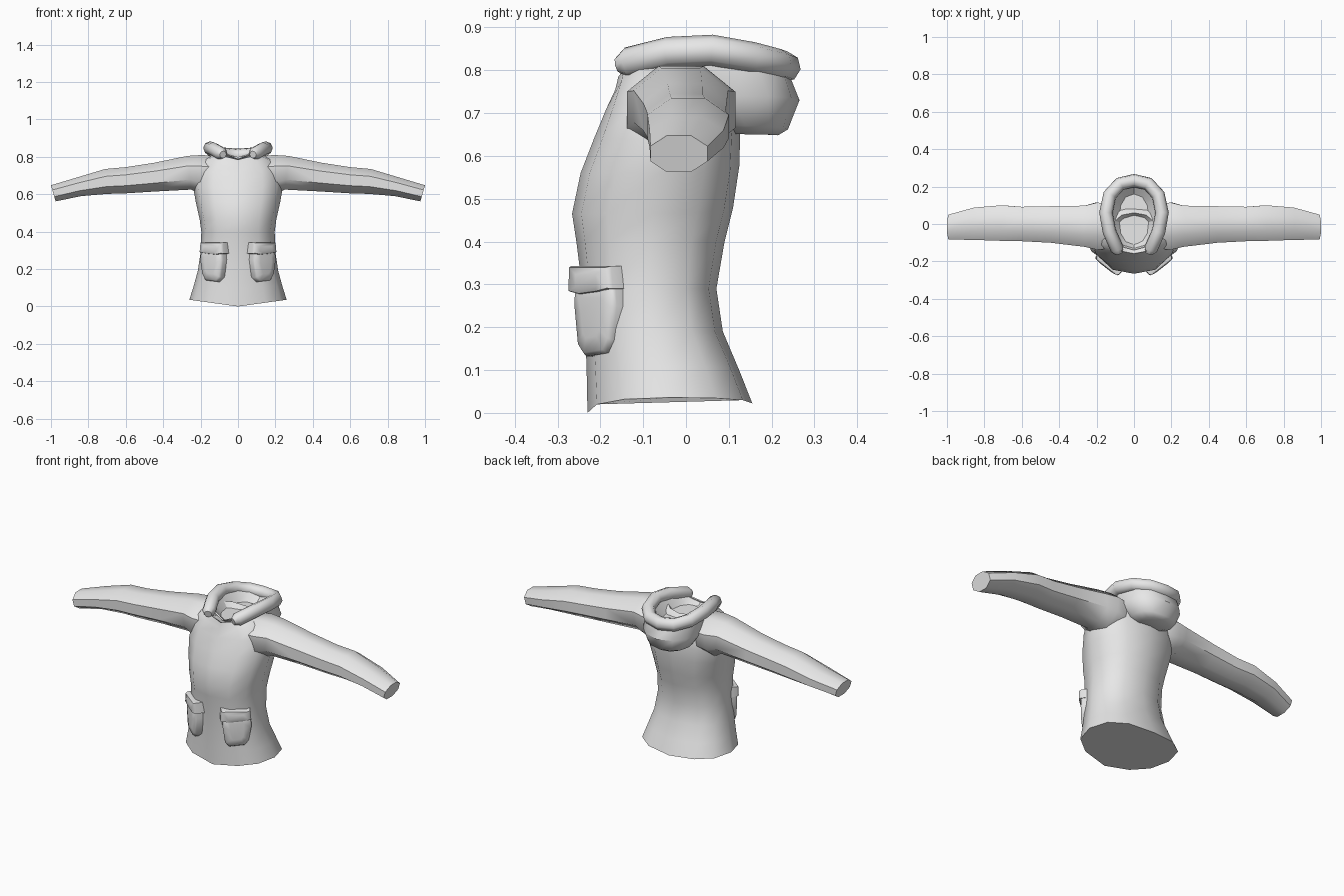
import bpy, bmesh, math
from mathutils import Vector

if "Cube" in bpy.data.objects:
    bpy.data.objects.remove(bpy.data.objects["Cube"], do_unlink=True)

# one cloth colour
cloth = bpy.data.materials.new("light grey cloth")
cloth.use_nodes = True
cloth.diffuse_color = (0.8, 0.8, 0.8, 1)
cloth.node_tree.nodes["Principled BSDF"].inputs["Base Color"].default_value = (0.8, 0.8, 0.8, 1)


def finish(obj, angle=40):
    obj.data.materials.clear()
    obj.data.materials.append(cloth)
    bpy.ops.object.select_all(action='DESELECT')
    obj.select_set(True)
    bpy.context.view_layer.objects.active = obj
    bpy.ops.object.shade_smooth_by_angle(angle=math.radians(angle))


def loft(name, rings, angle=40):
    """Skin a list of equal-length point rings and cap both ends."""
    bm = bmesh.new()
    loops = [[bm.verts.new(p) for p in ring] for ring in rings]
    for a, b in zip(loops, loops[1:]):
        n = len(a)
        for i in range(n):
            j = (i + 1) % n
            bm.faces.new((a[i], a[j], b[j], b[i]))
    bm.faces.new(loops[0])
    bm.faces.new(loops[-1])
    bmesh.ops.recalc_face_normals(bm, faces=bm.faces)
    mesh = bpy.data.meshes.new(name)
    bm.to_mesh(mesh)
    bm.free()
    obj = bpy.data.objects.new(name, mesh)
    bpy.context.collection.objects.link(obj)
    finish(obj, angle)
    return obj


def power(v, e):
    return math.copysign(abs(v) ** e, v)


def level(zf, zs, zb, yf, yb, hw, n=12, e=0.85):
    """Horizontal ring with its own front, side and back heights."""
    pts = []
    for i in range(n):
        a = 2 * math.pi * i / n
        x = hw * power(math.sin(a), e)
        c = math.cos(a)
        y = (yf + yb) / 2 - (yb - yf) / 2 * power(c, e)
        end = zf if c > 0 else zb
        pts.append((x, y, zs + (end - zs) * (1 - abs(x) / hw)))
    return pts


# coat body, from flared hem to neckline
loft("coat_body", [level(*r) for r in (
    (0.000, 0.036, 0.022, -0.230, 0.155, 0.260),
    (0.100, 0.110, 0.100, -0.232, 0.124, 0.237),
    (0.190, 0.190, 0.190, -0.235, 0.086, 0.215),
    (0.290, 0.290, 0.290, -0.242, 0.071, 0.200),
    (0.400, 0.400, 0.400, -0.256, 0.090, 0.196),
    (0.465, 0.465, 0.480, -0.266, 0.110, 0.205),
    (0.560, 0.560, 0.580, -0.246, 0.125, 0.226),
    (0.640, 0.640, 0.650, -0.215, 0.126, 0.240),
    (0.710, 0.725, 0.715, -0.186, 0.118, 0.232),
    (0.755, 0.790, 0.775, -0.165, 0.085, 0.185),
    (0.785, 0.815, 0.800, -0.158, 0.060, 0.120),
    (0.770, 0.780, 0.770, -0.130, 0.040, 0.090))])

# sleeves: top x, bottom x, top z, bottom z, front y, back y
SLEEVE = (
    (0.10, 0.15, 0.800, 0.610, -0.130, 0.100),
    (0.19, 0.21, 0.810, 0.605, -0.138, 0.115),
    (0.27, 0.25, 0.805, 0.625, -0.122, 0.098),
    (0.45, 0.44, 0.768, 0.615, -0.100, 0.095),
    (0.60, 0.60, 0.745, 0.605, -0.092, 0.092),
    (0.71, 0.70, 0.735, 0.602, -0.090, 0.100),
    (0.86, 0.84, 0.690, 0.590, -0.085, 0.088),
    (1.00, 0.975, 0.648, 0.562, -0.083, 0.050))


def cuff_ring(s, xt, xb, zt, zb, yf, yb, n=8):
    pts = []
    for i in range(n):
        a = 2 * math.pi * (i + 0.5) / n
        t = 0.5 + 0.5 * math.sin(a) / math.sin(math.pi * 3 / 8)
        y = (yf + yb) / 2 + (yb - yf) / 2 * math.cos(a) / math.cos(math.pi / 8)
        pts.append((s * (xb + (xt - xb) * t), y, zb + (zt - zb) * t))
    return pts


for side, s in (("left", 1), ("right", -1)):
    loft(side + "_sleeve", [cuff_ring(s, *r) for r in SLEEVE], 50)

# hood bag hanging behind the neck, hollowed at the top
loft("hood_bag", [level(*r) for r in (
    (0.660, 0.650, 0.648, 0.090, 0.215, 0.075),
    (0.690, 0.670, 0.662, 0.040, 0.238, 0.120),
    (0.740, 0.740, 0.730, -0.060, 0.265, 0.158),
    (0.790, 0.835, 0.785, -0.140, 0.243, 0.145),
    (0.790, 0.835, 0.800, -0.130, 0.205, 0.120),
    (0.775, 0.785, 0.765, -0.110, 0.160, 0.080))])

# padded roll around the hood opening
half = [(0.080, -0.158, 0.812, 0.55), (0.090, -0.135, 0.818, 1.0),
        (0.132, -0.040, 0.842, 1.0), (0.150, 0.060, 0.847, 1.0),
        (0.130, 0.155, 0.830, 1.0), (0.075, 0.215, 0.814, 1.0)]
path = half + [(0, 0.232, 0.808, 1.0)] + [(-x, y, z, r) for x, y, z, r in reversed(half)]
curve = bpy.data.curves.new("hood_roll", 'CURVE')
curve.dimensions = '3D'
curve.bevel_depth = 0.036
curve.bevel_resolution = 2
curve.use_fill_caps = True
spline = curve.splines.new('POLY')
spline.points.add(len(path) - 1)
for p, (x, y, z, r) in zip(spline.points, path):
    p.co = (x, y, z, 1)
    p.radius = r
roll = bpy.data.objects.new("hood_roll", curve)
bpy.context.collection.objects.link(roll)
bpy.ops.object.select_all(action='DESELECT')
roll.select_set(True)
bpy.context.view_layer.objects.active = roll
bpy.ops.object.convert(target='MESH')
finish(bpy.context.view_layer.objects.active, 55)


def pad(name, s, outline, depth):
    """Puffy pad on the angled front corner; outline is (along, height)."""
    ang = math.radians(38)
    mid = Vector((0.128, -0.200, 0))
    along = Vector((math.cos(ang), math.sin(ang), 0))
    out = Vector((math.sin(ang), -math.cos(ang), 0))
    cu = sum(p[0] for p in outline) / len(outline)
    cz = sum(p[1] for p in outline) / len(outline)
    rings = []
    for scale, d in ((1, -0.03), (1, depth - 0.012), (0.9, depth), (0.5, depth + 0.005)):
        ring = []
        for u, z in outline:
            p = mid + along * (cu + (u - cu) * scale) + out * d
            ring.append((s * p.x, p.y, cz + (z - cz) * scale))
        rings.append(ring)
    loft(name, rings, 50)


# front pockets with overhanging flaps
for side, s in (("left", 1), ("right", -1)):
    pad(side + "_pocket", s, [(-0.070, 0.32), (-0.072, 0.25), (-0.058, 0.155), (-0.035, 0.132),
                              (0.045, 0.140), (0.066, 0.170), (0.080, 0.25), (0.074, 0.32)], 0.026)
    pad(side + "_pocket_flap", s, [(-0.080, 0.343), (-0.083, 0.283), (-0.040, 0.276), (0.030, 0.282),
                                   (0.078, 0.290), (0.072, 0.343)], 0.036)
